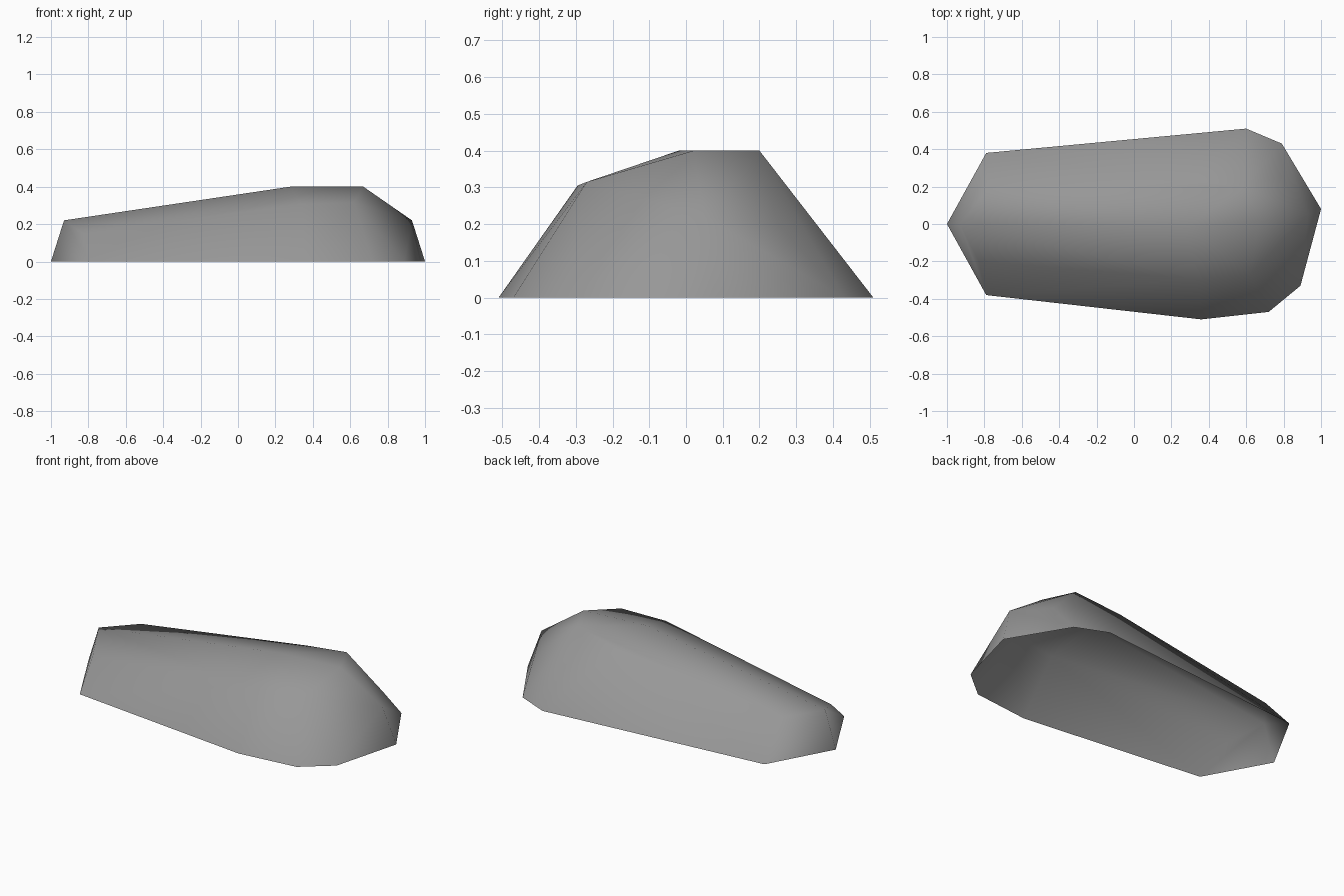
import bpy, bmesh

cube = bpy.data.objects.get("Cube")
if cube:
    bpy.data.objects.remove(cube, do_unlink=True)

# Single stone colour
stone = bpy.data.materials.new("stone_grey")
stone.use_nodes = True
grey = (0.31, 0.31, 0.31, 1)
stone.diffuse_color = grey
shader = stone.node_tree.nodes["Principled BSDF"]
shader.inputs["Base Color"].default_value = grey
shader.inputs["Roughness"].default_value = 0.9

# Ground outline of the rock
outline = [(-1, 0), (-.79, -.38), (.36, -.51), (.72, -.47), (.89, -.33),
           (1, .08), (.79, .43), (.6, .51), (.37, .48), (-.79, .38)]

# Crest and shoulder corners
crest = [(-.93, 0, .22), (.28, -.02, .4), (.67, .02, .4), (.585, .2, .4)]
shoulder = [(-.78, .19, .21), (.3, .235, .35), (.79, .25, .2), (.93, .05, .22),
            (.62, -.27, .315), (.34, -.295, .305), (-.83, -.2, .15)]

# Wrap the corners in a faceted shell, then open the underside
bm = bmesh.new()
for co in [(x, y, 0) for x, y in outline] + crest + shoulder:
    bm.verts.new(co)
bmesh.ops.convex_hull(bm, input=bm.verts[:])
bmesh.ops.recalc_face_normals(bm, faces=bm.faces[:])
under = [f for f in bm.faces if all(v.co.z < .001 for v in f.verts)]
bmesh.ops.delete(bm, geom=under, context='FACES')
for f in bm.faces:
    f.smooth = True

mesh = bpy.data.meshes.new("rock")
bm.to_mesh(mesh)
bm.free()
mesh.materials.append(stone)
rock = bpy.data.objects.new("rock", mesh)
bpy.context.collection.objects.link(rock)
